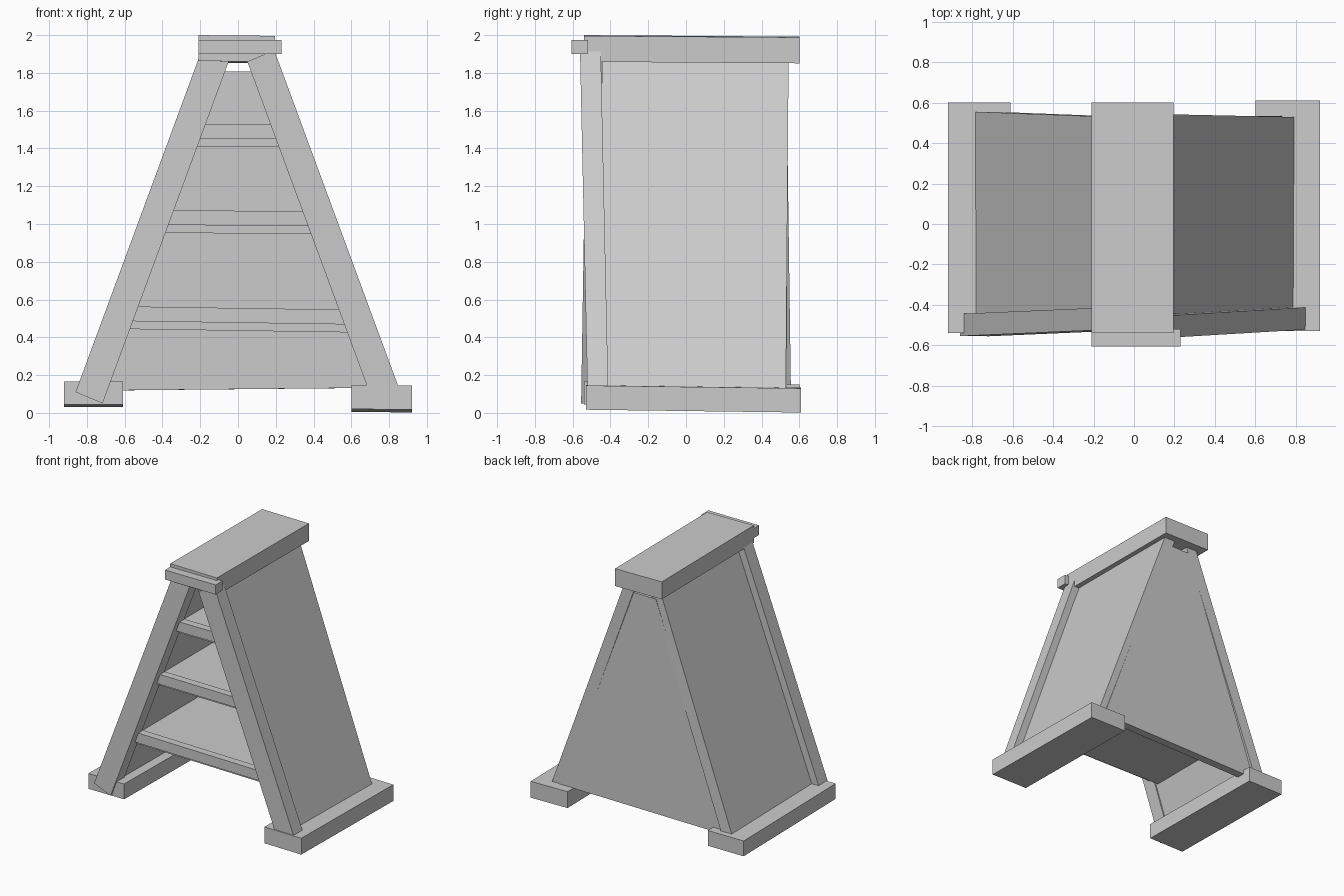
import bpy
import bmesh

cube = bpy.data.objects.get("Cube")
if cube:
    bpy.data.objects.remove(cube, do_unlink=True)

GREY = (0.6, 0.6, 0.6, 1.0)
grey = bpy.data.materials.new("plain_grey")
grey.use_nodes = True
grey.diffuse_color = GREY
grey.node_tree.nodes["Principled BSDF"].inputs["Base Color"].default_value = GREY


def prism(name, profile, y0, y1, lean=0.0, pitch=0.0):
    """Extrude an x-z outline along y; lean shears y by height, pitch shears z by depth."""
    bm = bmesh.new()
    rings = [[bm.verts.new((x, y + lean * z, z + pitch * y)) for x, z in profile]
             for y in (y0, y1)]
    count = len(profile)
    bm.faces.new(rings[0])
    bm.faces.new(rings[1][::-1])
    for i in range(count):
        j = (i + 1) % count
        bm.faces.new((rings[0][i], rings[1][i], rings[1][j], rings[0][j]))
    bmesh.ops.recalc_face_normals(bm, faces=bm.faces)
    mesh = bpy.data.meshes.new(name)
    bm.to_mesh(mesh)
    bm.free()
    mesh.materials.append(grey)
    obj = bpy.data.objects.new(name, mesh)
    bpy.context.collection.objects.link(obj)
    return obj


def rect(x0, x1, z0, z1, roll=0.0):
    return [(x0, z0 - roll * x0), (x1, z0 - roll * x1),
            (x1, z1 - roll * x1), (x0, z1 - roll * x0)]


def outer(z):
    """Half width of the frame's outer edge at a height."""
    return 0.86 - 0.369 * (z - 0.11)


def taper(z0, z1, inset, roll=0.0):
    """Symmetric outline that follows the sloping sides."""
    a, b = outer(z0) - inset, outer(z1) - inset
    return [(-a, z0 + roll * a), (a, z0 - roll * a),
            (b, z1 - roll * b), (-b, z1 + roll * b)]


# Feet
prism("right_foot", rect(-0.92, -0.61, 0.038, 0.158), -0.54, 0.60, pitch=-0.013)
prism("left_foot", rect(0.60, 0.92, 0.021, 0.149, 0.012), -0.53, 0.61, pitch=-0.013)

# Sloping front legs and side panels
for name, side, leg_y, leg_lean, back_y, panel_lean in (
        ("right", -1, -0.556, 0.016, 0.557, -0.014),
        ("left", 1, -0.519, -0.022, 0.528, 0.008)):
    leg = [(outer(0.11), 0.11), (outer(0.05) - 0.165, 0.05),
           (outer(1.86) - 0.165, 1.86), (outer(1.92), 1.92)]
    prism(name + "_front_leg", [(side * x, z) for x, z in leg],
          leg_y, leg_y + 0.11, leg_lean)
    panel = [(outer(z) - inset, z) for z, inset in
             ((0.1, 0.06), (0.1, 0.155), (1.88, 0.155), (1.88, 0.06))]
    prism(name + "_side_panel", [(side * x, z) for x, z in panel],
          -0.46, back_y, panel_lean)

# Back panel with a bevelled lower edge
prism("back_panel", taper(0.128, 1.81, 0.12, -0.01), 0.47, 0.535, pitch=-0.005)

# Shelves, each with a front rail
for number, z, roll in ((1, 0.455, 0.015), (2, 0.97, 0.008), (3, 1.43, -0.004)):
    prism(f"shelf_{number}", taper(z - 0.02, z + 0.09, 0.11, roll), -0.42, 0.49)
    prism(f"shelf_rail_{number}", taper(z + 0.022, z + 0.1, 0.11, roll), -0.48, -0.42)

# Ridge cap and front cross plate
prism("ridge_cap", rect(-0.21, 0.195, 1.857, 1.994, 0.01), -0.54, 0.60, pitch=-0.007)
prism("front_plate", rect(-0.21, 0.23, 1.90, 1.975), -0.605, -0.52)
